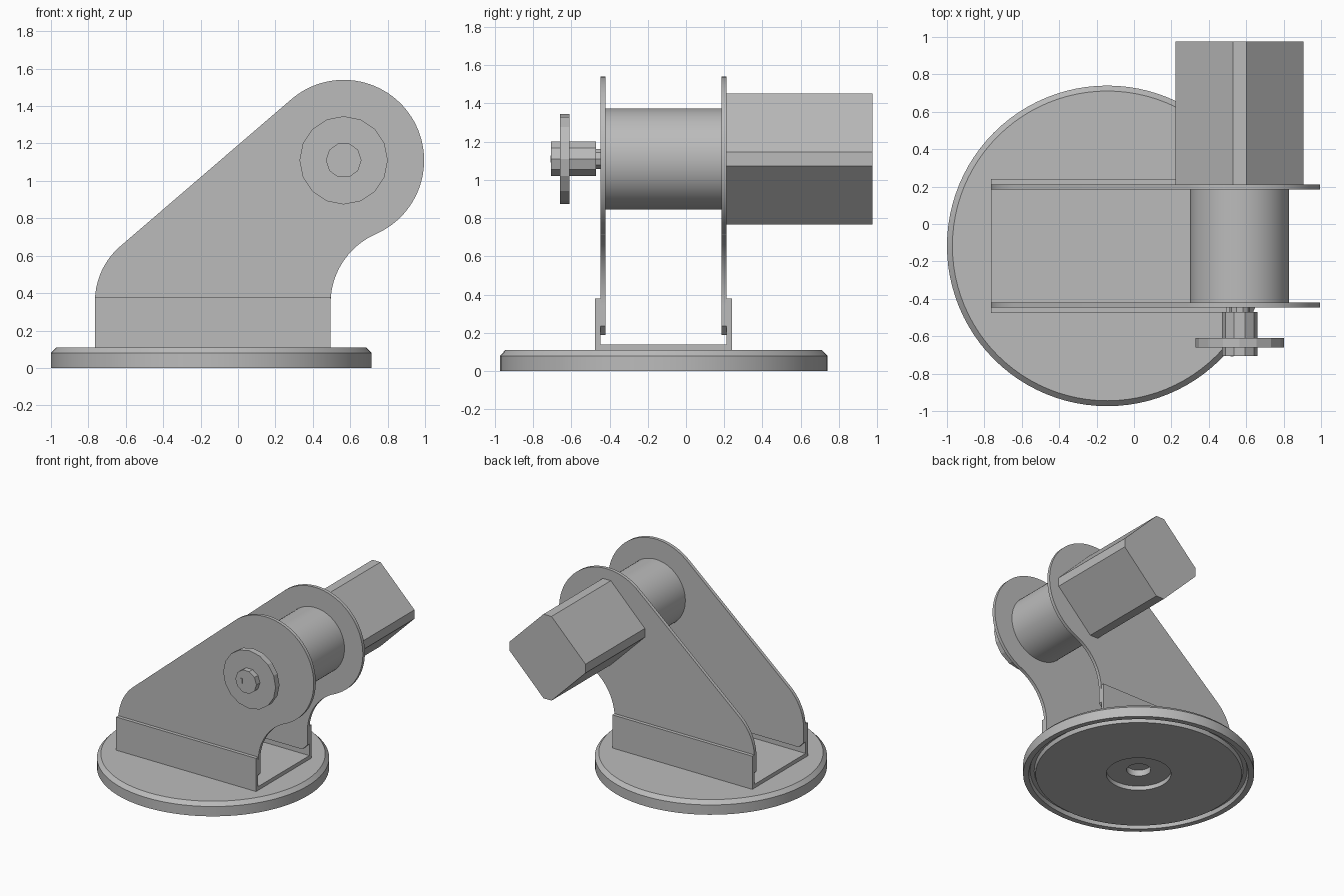
import bpy, bmesh, math

if "Cube" in bpy.data.objects:
    bpy.data.objects.remove(bpy.data.objects["Cube"])

grey = bpy.data.materials.new("machine grey")
grey.diffuse_color = (0.5, 0.5, 0.5, 1)
grey.use_nodes = True
grey.node_tree.nodes["Principled BSDF"].inputs["Base Color"].default_value = grey.diffuse_color
CX, CZ = 0.565, 1.11           # axis shared by drum, motor and knob
BX, BY = -0.143, -0.117        # centre of the turntable


def finish(name, bm, smooth=None):
    bmesh.ops.remove_doubles(bm, verts=bm.verts, dist=1e-5)
    bmesh.ops.recalc_face_normals(bm, faces=bm.faces)
    me = bpy.data.meshes.new(name)
    bm.to_mesh(me)
    bm.free()
    me.materials.append(grey)
    if smooth:
        me.shade_smooth()
        me.set_sharp_from_angle(angle=math.radians(smooth))
    ob = bpy.data.objects.new(name, me)
    bpy.context.collection.objects.link(ob)
    return ob


def prism(name, pts, a, b, axis="y", smooth=None):
    """Extrude a profile along y (points are x,z) or along x (points are y,z)."""
    bm = bmesh.new()
    place = (lambda p, t: (p[0], t, p[1])) if axis == "y" else (lambda p, t: (t, p[0], p[1]))
    lo = [bm.verts.new(place(p, a)) for p in pts]
    hi = [bm.verts.new(place(p, b)) for p in pts]
    bm.faces.new(lo)
    bm.faces.new(hi)
    for i in range(len(pts)):
        j = (i + 1) % len(pts)
        bm.faces.new((lo[i], lo[j], hi[j], hi[i]))
    return finish(name, bm, smooth)


def arc(cx, cz, r, a0, a1, n):
    return [(cx + r * math.cos(math.radians(a0 + (a1 - a0) * i / n)),
             cz + r * math.sin(math.radians(a0 + (a1 - a0) * i / n))) for i in range(n + 1)]


def circle(r, n):
    return arc(CX, CZ, r, 0, 360, n)[:-1]


# turntable: turned profile with chamfered top, underside groove and stepped centre hole
profile = [(0, 0.085), (0.09, 0.085), (0.09, 0.035), (0.24, 0.035), (0.24, 0), (0.765, 0),
           (0.775, 0.03), (0.805, 0.03), (0.815, 0), (0.857, 0), (0.857, 0.08),
           (0.828, 0.11), (0, 0.11)]
bm = bmesh.new()
verts = [bm.verts.new((BX + r, BY, z)) for r, z in profile]
edges = [bm.edges.new(p) for p in zip(verts, verts[1:])]
bmesh.ops.spin(bm, geom=verts + edges, cent=(BX, BY, 0), axis=(0, 0, 1),
               angle=2 * math.pi, steps=96)
finish("turntable", bm, 30)

# U channel bolted on the turntable
prism("base_channel",
      [(-0.475, 0.11), (0.24, 0.11), (0.24, 0.38), (0.212, 0.38), (0.212, 0.14),
       (-0.447, 0.14), (-0.447, 0.38), (-0.475, 0.38)], -0.765, 0.495, "x")

# two matching side plates
plate = ([(-0.72, 0.19), (-0.765, 0.235)]
         + arc(-0.375, 0.355, 0.39, 180, 130.8, 14)
         + arc(CX, CZ, 0.43, 130.8, -66.4, 56)
         + arc(0.898, 0.346, 0.403, 113.6, 180, 20)
         + [(0.495, 0.235), (0.45, 0.19)])
for side, y in (("front", -0.447), ("back", 0.185)):
    prism(side + "_side_plate", plate, y, y + 0.027, "y", 25)

# drum between the plates
prism("drum", circle(0.265, 64), -0.42, 0.185, "y", 30)

# motor housing: square on its corner with clipped corners
w, c = 0.3425, 0.036
prism("motor_housing", [(CX + x, CZ + z) for x, z in
      ((-c, w), (c, w), (w, c), (w, -c), (c, -w), (-c, -w), (-w, -c), (-w, c))], 0.212, 0.975)

# knob: shaft, hub, wheel and small key mark
prism("knob_shaft", circle(0.055, 10), -0.475, -0.447)
prism("knob_hub", circle(0.095, 10), -0.705, -0.47)
prism("knob_wheel", circle(0.236, 16), -0.66, -0.61)
prism("key_mark", [(0.515, 1.09), (0.533, 1.09), (0.533, 1.128), (0.515, 1.128)], -0.708, -0.70)
